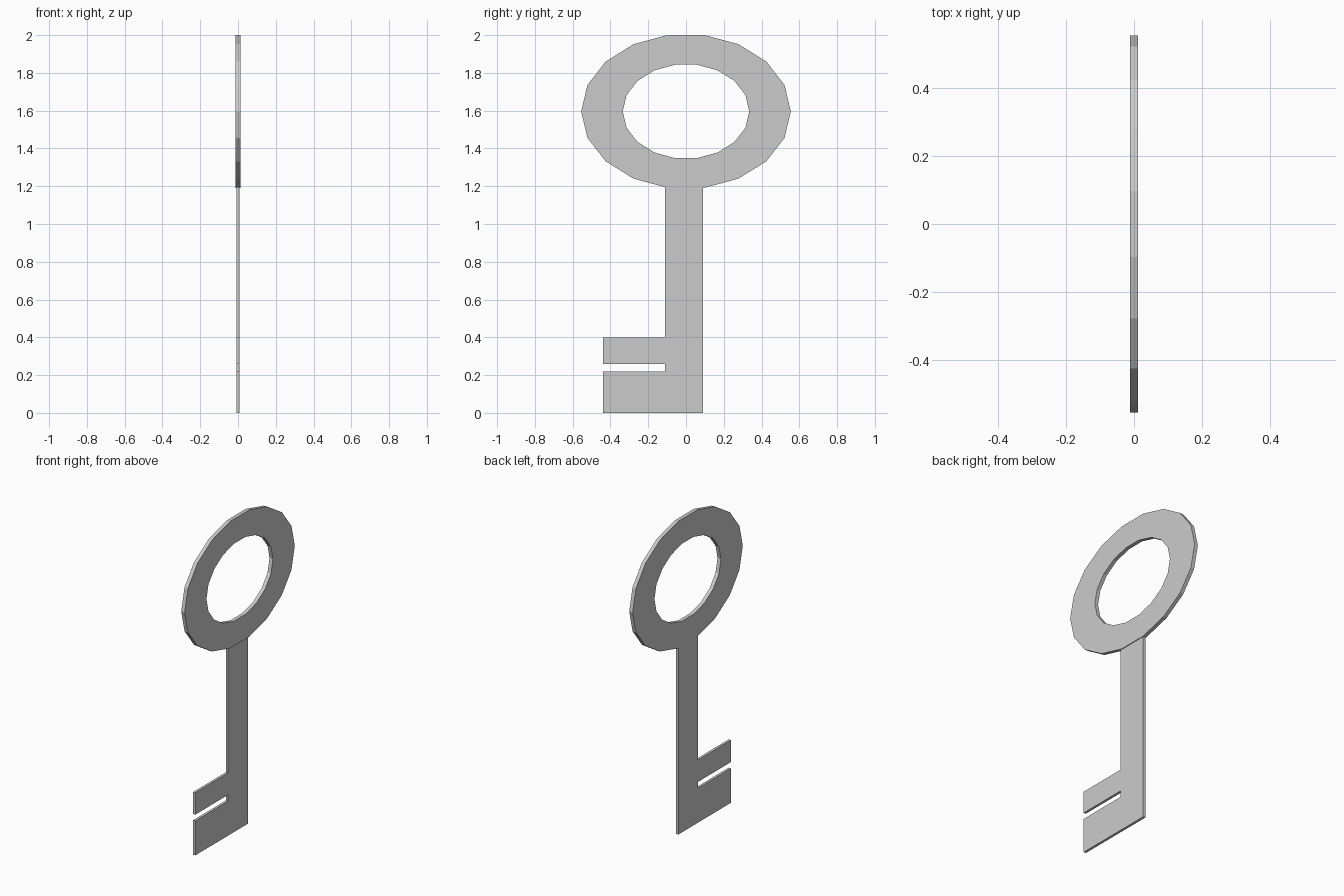
import bpy, bmesh
from math import cos, sin, tau

if "Cube" in bpy.data.objects:
    bpy.data.objects.remove(bpy.data.objects["Cube"])


def finish(name, bm):
    bmesh.ops.recalc_face_normals(bm, faces=bm.faces[:])
    mesh = bpy.data.meshes.new(name)
    bm.to_mesh(mesh)
    bm.free()
    obj = bpy.data.objects.new(name, mesh)
    bpy.context.collection.objects.link(obj)
    return obj


# Bow: flat 18-sided oval ring
def oval_ring(name, centre_z, outer, inner, half_x, sides=18):
    bm = bmesh.new()
    sections = []
    for i in range(sides):
        a = tau * i / sides
        sections.append([bm.verts.new((x, r[0] * cos(a), centre_z + r[1] * sin(a)))
                         for x, r in ((-half_x, outer), (half_x, outer),
                                      (half_x, inner), (-half_x, inner))])
    for i in range(sides):
        a, b = sections[i], sections[(i + 1) % sides]
        for k in range(4):
            n = (k + 1) % 4
            bm.faces.new((a[k], b[k], b[n], a[n]))
    return finish(name, bm)


# Flat plate from a (y, z) outline
def plate(name, outline, x0, x1):
    bm = bmesh.new()
    face = bm.faces.new([bm.verts.new((x0, y, z)) for y, z in outline])
    res = bmesh.ops.extrude_face_region(bm, geom=[face], use_keep_orig=True)
    verts = [v for v in res["geom"] if isinstance(v, bmesh.types.BMVert)]
    bmesh.ops.translate(bm, verts=verts, vec=(x1 - x0, 0, 0))
    return finish(name, bm)


oval_ring("key_bow", 1.596, (0.555, 0.411), (0.335, 0.251), 0.012)

# Shaft with the two-toothed bit in one outline
plate("key_shaft_and_bit", [
    (0.09, 0), (0.09, 1.195), (-0.11, 1.195), (-0.11, 0.40),
    (-0.44, 0.40), (-0.44, 0.26), (-0.11, 0.26), (-0.11, 0.22),
    (-0.44, 0.22), (-0.44, 0)], -0.009, 0.007)
